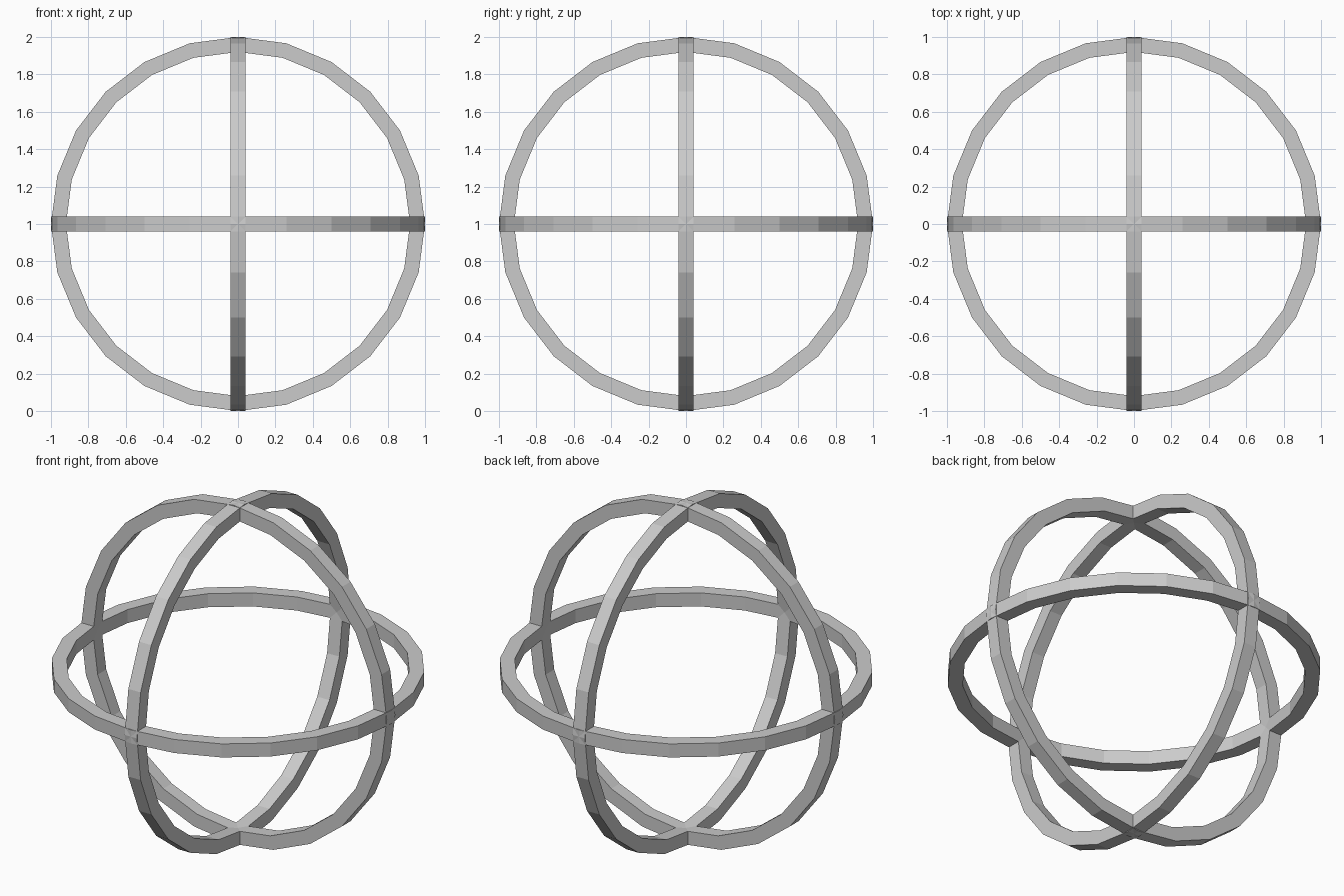
import bpy
from math import sin, cos, pi

if "Cube" in bpy.data.objects:
    bpy.data.objects.remove(bpy.data.objects["Cube"])

SIDES = 24
OUTER, INNER, HALF = 1.0, 0.92, 0.04


def ring(name, rotation):
    # Flat-sided hoop: a square profile swept round a 24-sided circle
    profile = [(OUTER, -HALF), (OUTER, HALF), (INNER, HALF), (INNER, -HALF)]
    verts = [(r * cos(2 * pi * i / SIDES), r * sin(2 * pi * i / SIDES), h)
             for i in range(SIDES) for r, h in profile]
    faces = []
    for i in range(SIDES):
        a, b = 4 * i, 4 * ((i + 1) % SIDES)
        for k in range(4):
            n = (k + 1) % 4
            faces.append((a + k, b + k, b + n, a + n))
    mesh = bpy.data.meshes.new(name)
    mesh.from_pydata(verts, [], faces)
    obj = bpy.data.objects.new(name, mesh)
    obj.location = (0, 0, 1)
    obj.rotation_euler = rotation
    bpy.context.collection.objects.link(obj)
    return obj


# Three hoops at right angles, sharing one centre
ring("horizontal_ring", (0, 0, 0))
ring("front_facing_ring", (pi / 2, 0, 0))
ring("side_facing_ring", (0, pi / 2, 0))
